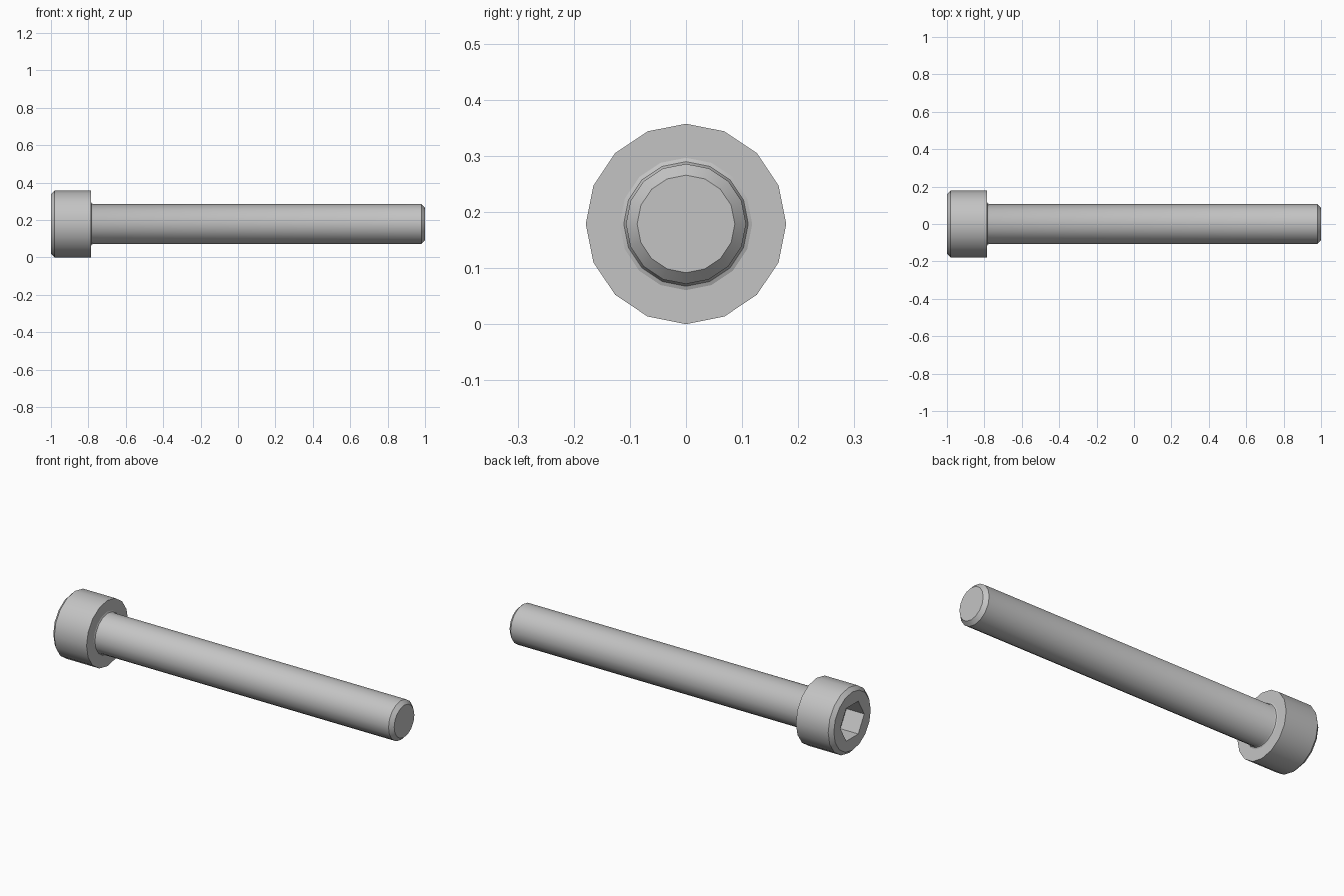
import bpy, bmesh
from math import sin, cos, pi, radians

cube = bpy.data.objects.get("Cube")
if cube:
    bpy.data.objects.remove(cube, do_unlink=True)

HEAD_R = 0.1786      # also the height of the axis
SHANK_R = 0.107
NECK_R = 0.118
SEAT_X = -0.786      # underside of the head
CHAMFER = 0.02

steel = bpy.data.materials.new("grey steel")
steel.use_nodes = True
GREY = (0.55, 0.55, 0.55, 1)
steel.diffuse_color = GREY
steel.node_tree.nodes["Principled BSDF"].inputs["Base Color"].default_value = GREY


def ring(bm, x, r, sides=16, start=0.0):
    """Circle of vertices around the long axis, first one at the top."""
    angles = [start + 2 * pi * i / sides for i in range(sides)]
    return [bm.verts.new((x, r * sin(a), HEAD_R + r * cos(a))) for a in angles]


def loft(bm, rings):
    """Skin neighbouring rings with quads facing outward."""
    for a, b in zip(rings, rings[1:]):
        n = len(a)
        for i in range(n):
            j = (i + 1) % n
            bm.faces.new((a[i], b[i], b[j], a[j]))


def ring_edges(bm, verts):
    return [bm.edges.get((v, verts[i - 1])) for i, v in enumerate(verts)]


def finish(bm, name):
    mesh = bpy.data.meshes.new(name)
    bm.to_mesh(mesh)
    bm.free()
    mesh.materials.append(steel)
    obj = bpy.data.objects.new(name, mesh)
    bpy.context.collection.objects.link(obj)
    bpy.ops.object.select_all(action="DESELECT")
    obj.select_set(True)
    bpy.context.view_layer.objects.active = obj
    bpy.ops.object.shade_smooth_by_angle(angle=radians(30))


# Head: chamfered cylinder with a ring-shaped seat left open for the shank
bm = bmesh.new()
head_profile = [(-1, HEAD_R - CHAMFER), (-1 + CHAMFER, HEAD_R),
                (SEAT_X, HEAD_R), (SEAT_X, NECK_R)]
head_rings = [ring(bm, x, r) for x, r in head_profile]
loft(bm, head_rings)

# Hexagonal socket: floor, walls, and the face around its rim
hex_rings = [ring(bm, x, 0.103, 6, pi / 6) for x in (-0.893, -1)]
bm.faces.new(hex_rings[0])
loft(bm, hex_rings)
rim = ring_edges(bm, head_rings[0]) + ring_edges(bm, hex_rings[1])
filled = bmesh.ops.triangle_fill(bm, edges=rim, use_beauty=True, normal=(-1, 0, 0))
for face in filled["geom"]:
    if isinstance(face, bmesh.types.BMFace):
        face.normal_update()
        if face.normal.x > 0:
            face.normal_flip()
finish(bm, "socket_head")

# Shank: small neck fillet, long cylinder, chamfered tip
bm = bmesh.new()
shank_profile = [(SEAT_X, NECK_R), (SEAT_X + 0.003, 0.111), (SEAT_X + 0.01, SHANK_R),
                 (1 - CHAMFER, SHANK_R), (1, SHANK_R - CHAMFER)]
shank_rings = [ring(bm, x, r) for x, r in shank_profile]
loft(bm, shank_rings)
bm.faces.new(shank_rings[-1][::-1])
finish(bm, "shank")
